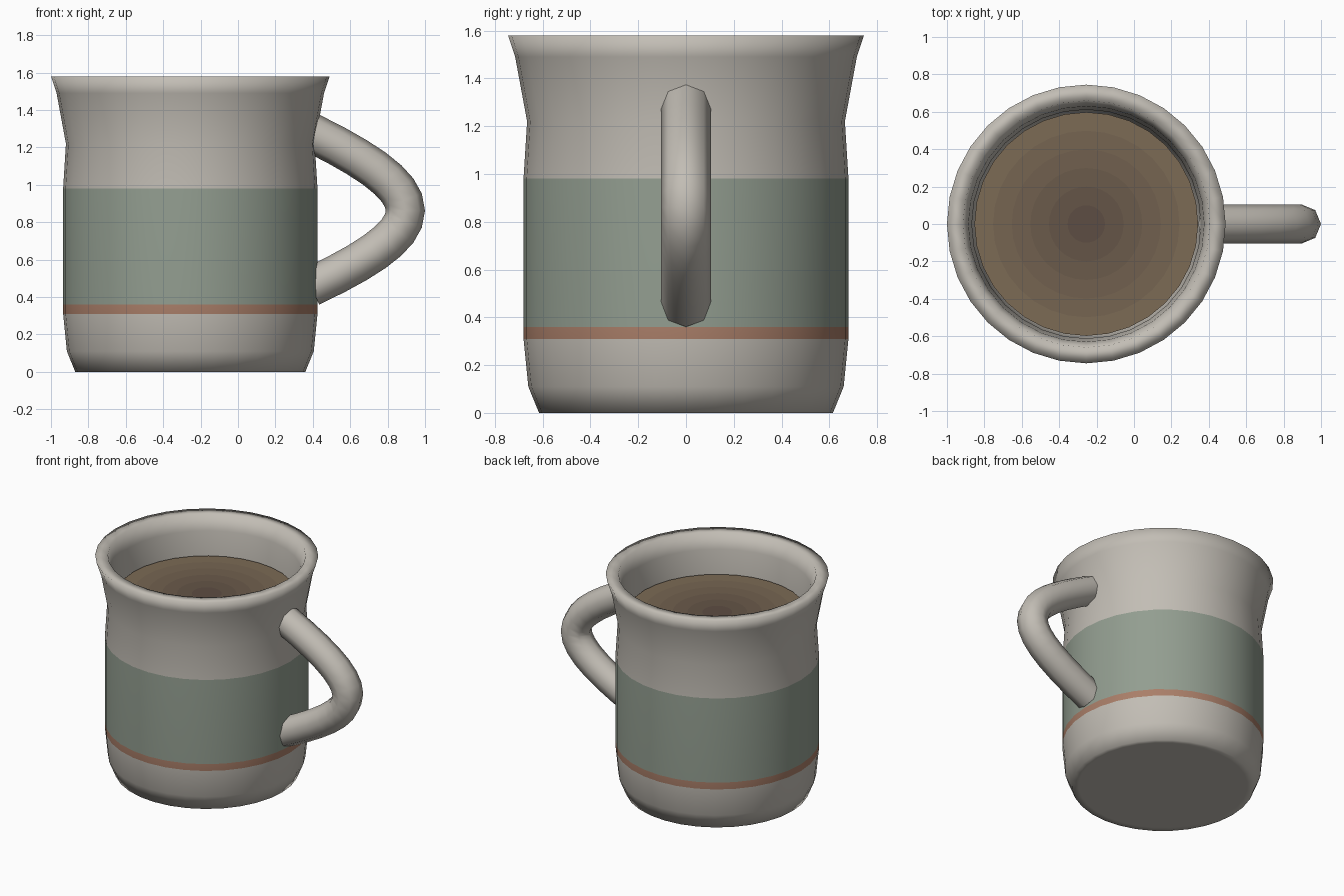
import bpy, bmesh
from math import sin, cos, pi
from mathutils import Vector

if "Cube" in bpy.data.objects:
    bpy.data.objects.remove(bpy.data.objects["Cube"])

CX = -0.255   # mug axis
SIDES = 32


def material(name, rgb):
    m = bpy.data.materials.new(name)
    m.diffuse_color = (*rgb, 1)
    m.use_nodes = True
    m.node_tree.nodes["Principled BSDF"].inputs["Base Color"].default_value = m.diffuse_color
    return m


def make_object(name, bm, mats):
    bmesh.ops.recalc_face_normals(bm, faces=bm.faces)
    for f in bm.faces:
        f.smooth = True
    me = bpy.data.meshes.new(name)
    bm.to_mesh(me)
    bm.free()
    for m in mats:
        me.materials.append(m)
    ob = bpy.data.objects.new(name, me)
    bpy.context.collection.objects.link(ob)
    return ob


def bridge(bm, a, b, index=0):
    n = len(a)
    for i in range(n):
        f = bm.faces.new((a[i], a[(i + 1) % n], b[(i + 1) % n], b[i]))
        f.material_index = index


def lathe(name, profile, mats, colour, cap_start=False):
    """Spin (radius, z) points round the mug axis; colour(i) picks a material."""
    bm = bmesh.new()
    rings = [[bm.verts.new((CX + r * cos(2 * pi * k / SIDES),
                            r * sin(2 * pi * k / SIDES), z))
              for k in range(SIDES)] for r, z in profile]
    for i in range(len(rings) - 1):
        bridge(bm, rings[i], rings[i + 1], colour(i))
    bm.faces.new(rings[-1]).material_index = colour(len(rings) - 1)
    if cap_start:
        bm.faces.new(rings[0])
    return make_object(name, bm, mats)


cream = material("cream_glaze", (0.54, 0.51, 0.46))
green = material("green_glaze", (0.29, 0.34, 0.28))
rust = material("rust_glaze", (0.40, 0.21, 0.14))

# Mug body: foot, wall, flared rim, inner wall, inner floor
body = [(0.57, 0), (0.615, 0), (0.66, 0.11), (0.68, 0.31), (0.68, 0.36),
        (0.68, 0.98), (0.665, 1.22), (0.715, 1.49), (0.745, 1.58),
        (0.66, 1.58), (0.63, 1.47), (0.612, 1.22), (0.61, 0.35),
        (0.58, 0.14), (0.53, 0.10)]
lathe("mug_body", body, [cream, green, rust],
      lambda i: {3: 2, 4: 1}.get(i, 0), cap_start=True)

# Drink surface, darkening towards the middle
edge, mid = Vector((0.20, 0.145, 0.09)), Vector((0.11, 0.075, 0.056))
N = 6
shades = [material(f"drink_{i}", edge.lerp(mid, i / (N - 1))) for i in range(N)]
lathe("drink", [(0.598 * (1 - i / N), 1.30) for i in range(N)], shades,
      lambda i: i)

# Handle: eight-sided tube along a bezier arc
p = [Vector(v) for v in ((0.39, 0, 1.28), (1.063, 0, 0.95),
                         (1.063, 0, 0.77), (0.39, 0, 0.455))]
bm = bmesh.new()
rings = []
STEPS = 14
for s in range(STEPS + 1):
    t = s / STEPS
    u = 1 - t
    c = p[0] * u**3 + p[1] * 3 * u*u*t + p[2] * 3 * u*t*t + p[3] * t**3
    d = ((p[1] - p[0]) * u*u + (p[2] - p[1]) * 2*u*t + (p[3] - p[2]) * t*t).normalized()
    out = Vector((-d.z, 0, d.x))
    rings.append([bm.verts.new(c + 0.105 * (out * cos(k * pi / 4)
                  + Vector((0, 1, 0)) * sin(k * pi / 4))) for k in range(8)])
for a, b in zip(rings, rings[1:]):
    bridge(bm, a, b)
caps = [bm.faces.new(rings[0]), bm.faces.new(rings[-1])]
for f in caps:
    for e in f.edges:
        e.smooth = False
make_object("handle", bm, [cream])
